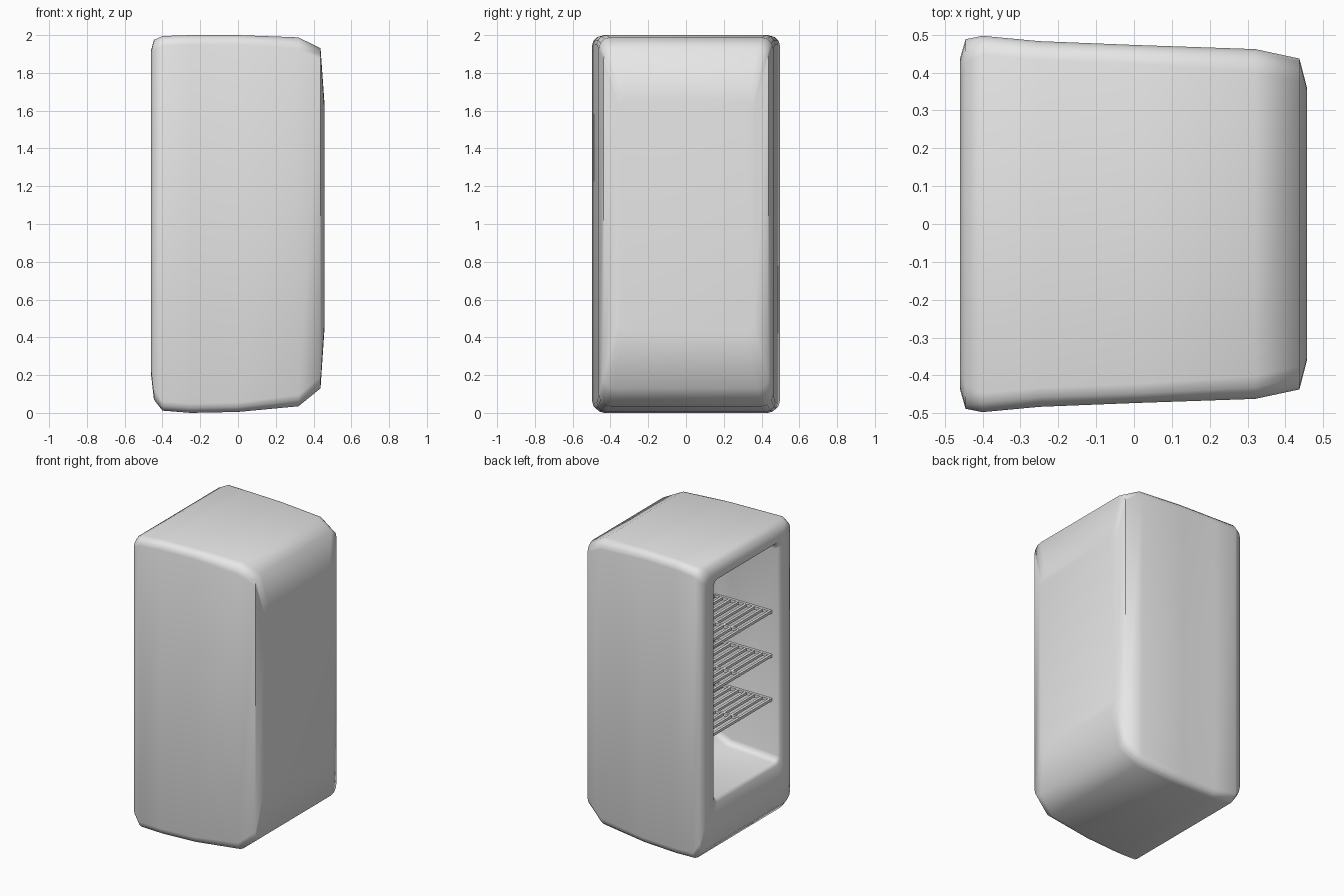
import bpy, bmesh, math
from mathutils import Matrix, Vector

cube = bpy.data.objects.get("Cube")
if cube:
    bpy.data.objects.remove(cube, do_unlink=True)

grey = bpy.data.materials.new("light_grey")
grey.use_nodes = True
colour = (0.8, 0.8, 0.8, 1)
grey.diffuse_color = colour
grey.node_tree.nodes["Principled BSDF"].inputs["Base Color"].default_value = colour


def add_object(name, bm):
    bmesh.ops.recalc_face_normals(bm, faces=bm.faces)
    mesh = bpy.data.meshes.new(name)
    bm.to_mesh(mesh)
    bm.free()
    mesh.materials.append(grey)
    ob = bpy.data.objects.new(name, mesh)
    bpy.context.collection.objects.link(ob)
    return ob


def rounded_ring(bm, x, half, low, high, radius, steps=3):
    """Rounded rectangle across the cabinet at depth x."""
    ring = []
    centres = [(half - radius, high - radius), (radius - half, high - radius),
               (radius - half, low + radius), (half - radius, low + radius)]
    for corner, (cy, cz) in enumerate(centres):
        for i in range(steps + 1):
            a = (corner + i / steps) * math.pi / 2
            ring.append(bm.verts.new((x, cy + radius * math.cos(a), cz + radius * math.sin(a))))
    return ring


# Cabinet: closed back, rounded shell, front lip, then the cavity
# Each section: depth, half width, bottom, top, corner radius
sections = [
    (0.457, 0.36, 0.43, 1.65, 0.05),
    (0.437, 0.437, 0.13, 1.93, 0.06),
    (0.32, 0.462, 0.035, 1.988, 0.06),
    (0.0, 0.473, 0.005, 2.0, 0.05),
    (-0.25, 0.483, 0.0, 2.0, 0.05),
    (-0.40, 0.497, 0.012, 1.995, 0.05),
    (-0.445, 0.488, 0.07, 1.975, 0.06),
    (-0.46, 0.435, 0.2, 1.92, 0.06),
    (-0.46, 0.36, 0.36, 1.88, 0.04),
    (-0.44, 0.347, 0.38, 1.865, 0.04),
    (-0.1, 0.345, 0.40, 1.86, 0.04),
    (0.01, 0.34, 0.45, 1.85, 0.04),
    (0.05, 0.29, 0.51, 1.79, 0.04),
]
bm = bmesh.new()
rings = [rounded_ring(bm, *s) for s in sections]
for a, b in zip(rings, rings[1:]):
    for i in range(len(a)):
        j = (i + 1) % len(a)
        bm.faces.new((a[i], a[j], b[j], b[i]))
bm.faces.new(rings[0])
bm.faces.new(rings[-1])
cabinet = add_object("cabinet", bm)
bpy.ops.object.select_all(action="DESELECT")
cabinet.select_set(True)
bpy.context.view_layer.objects.active = cabinet
bpy.ops.object.shade_smooth_by_angle(angle=math.radians(60))


# Wire shelves: slats across the width, rails front to back
def bar(bm, centre, size):
    bmesh.ops.create_cube(bm, size=1, matrix=Matrix.Translation(Vector(centre))
                          @ Matrix.Diagonal((*size, 1)))


front, back, half = -0.40, 0.02, 0.335
slats = 8
for name, z in (("lower_shelf", 0.79), ("middle_shelf", 1.09), ("upper_shelf", 1.39)):
    bm = bmesh.new()
    for i in range(slats):
        x = front + (back - front) * i / (slats - 1)
        bar(bm, (x, 0, z), (0.018, 2 * half, 0.018))
    for y in (-half, 0, half):
        bar(bm, ((front + back) / 2, y, z), (back - front + 0.018, 0.018, 0.02))
    add_object(name, bm)
